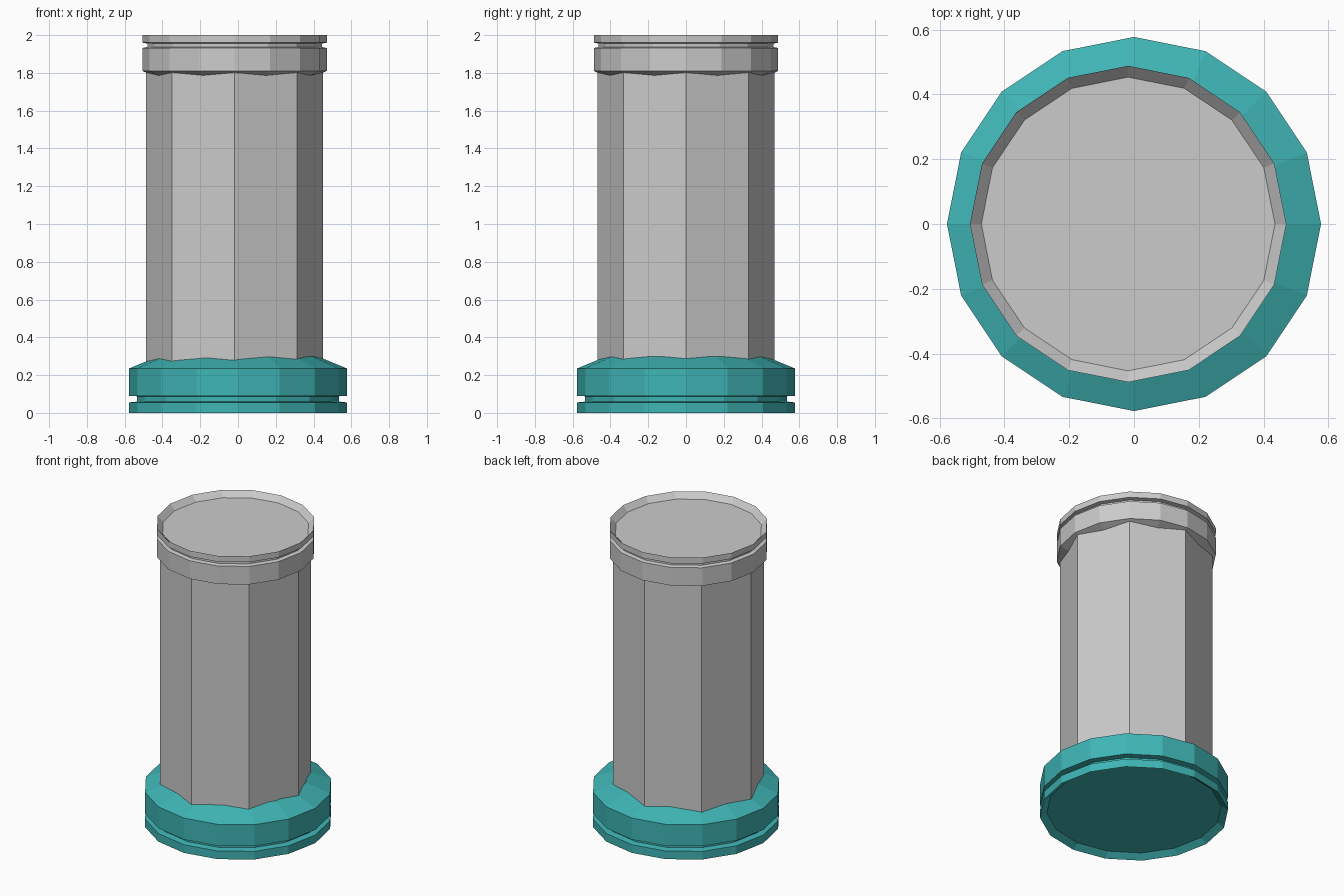
import bpy, bmesh
from math import cos, sin, tau

if "Cube" in bpy.data.objects:
    bpy.data.objects.remove(bpy.data.objects["Cube"])


def lathe(name, profile, sides, cx=0.0, colour=None):
    """Spin a (radius, z) profile into a flat-faced solid; radius 0 makes a pole."""
    bm = bmesh.new()
    rings = []
    for r, z in profile:
        if r == 0:
            rings.append([bm.verts.new((cx, 0, z))] * sides)
        else:
            rings.append([bm.verts.new((cx + r * cos(tau * i / sides),
                                        r * sin(tau * i / sides), z))
                          for i in range(sides)])
    for a, b in zip(rings, rings[1:]):
        for i in range(sides):
            j = (i + 1) % sides
            bm.faces.new(list(dict.fromkeys((a[i], a[j], b[j], b[i]))))
    bmesh.ops.recalc_face_normals(bm, faces=bm.faces)
    mesh = bpy.data.meshes.new(name)
    bm.to_mesh(mesh)
    bm.free()
    obj = bpy.data.objects.new(name, mesh)
    bpy.context.collection.objects.link(obj)
    if colour:
        mat = bpy.data.materials.new(name + "_colour")
        mat.diffuse_color = colour
        mat.use_nodes = True
        mat.node_tree.nodes["Principled BSDF"].inputs["Base Color"].default_value = mat.diffuse_color
        mesh.materials.append(mat)
    return obj


TEAL = (0.05, 0.46, 0.46, 1)
OFFSET = -0.018  # column and cap sit slightly left of the base

# Base: recessed bottom disc, rim, groove, wide band, shoulder up to the column
lathe("base", [(0, 0.03), (0.535, 0.03), (0.577, 0), (0.577, 0.055), (0.535, 0.06),
               (0.535, 0.088), (0.577, 0.09), (0.577, 0.235), (0.425, 0.298)],
      16, colour=TEAL)

# Eight-sided column
lathe("column", [(0.469, 0.255), (0.469, 1.81)], 8, OFFSET)

# Cap: sloped underside, band, groove, raised rim around a recessed top disc
lathe("cap", [(0.425, 1.783), (0.488, 1.81), (0.488, 1.932), (0.462, 1.937),
              (0.462, 1.955), (0.488, 1.96), (0.488, 2.0),
              (0.453, 1.963), (0, 1.963)], 16, OFFSET)
